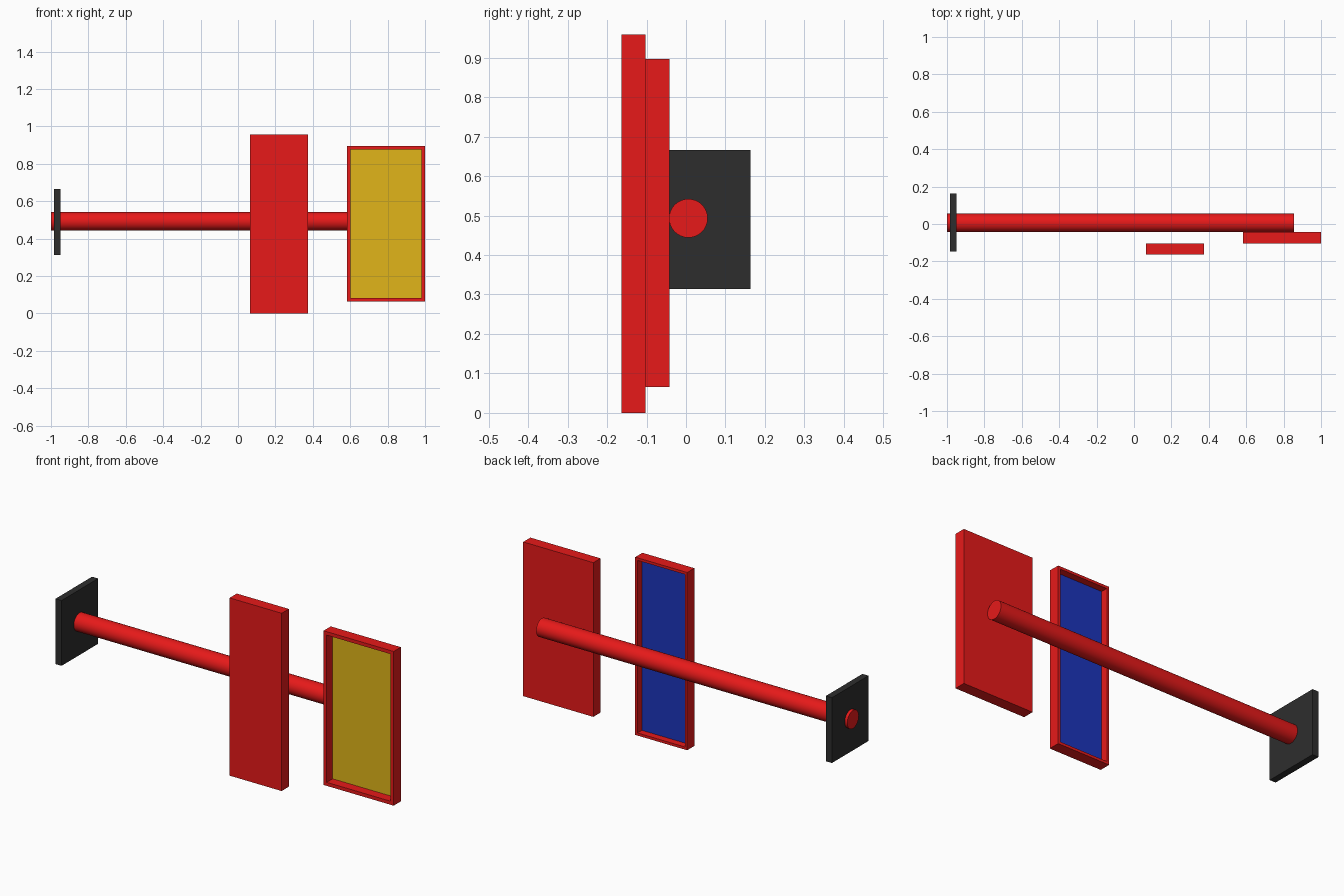
import bpy, bmesh, math
from mathutils import Vector

if "Cube" in bpy.data.objects:
    bpy.data.objects.remove(bpy.data.objects["Cube"])


def material(name, rgb):
    m = bpy.data.materials.new(name)
    m.diffuse_color = (*rgb, 1)
    m.use_nodes = True
    m.node_tree.nodes["Principled BSDF"].inputs["Base Color"].default_value = m.diffuse_color
    return m


RED = material("red", (0.8, 0.01, 0.01))
YELLOW = material("yellow", (0.75, 0.46, 0.01))
BLUE = material("blue", (0.012, 0.035, 0.5))
DARK = material("dark", (0.027, 0.027, 0.027))


def box(name, lo, hi, mats, face_dir=0, border=0.0, depth=0.0):
    """Box between two corners; face_dir (-1 front, 1 back) gets a coloured recess."""
    lo, hi = Vector(lo), Vector(hi)
    bm = bmesh.new()
    bmesh.ops.create_cube(bm, size=1)
    for v in bm.verts:
        v.co = (lo + hi) / 2 + v.co * (hi - lo)
    bm.normal_update()
    if face_dir:
        face = next(f for f in bm.faces if f.normal.y * face_dir > 0.9)
        bmesh.ops.inset_individual(bm, faces=[face], thickness=border)
        floor = bmesh.ops.extrude_discrete_faces(bm, faces=[face])["faces"][0]
        bmesh.ops.translate(bm, verts=floor.verts, vec=(0, -face_dir * depth, 0))
        floor.material_index = 1
    bmesh.ops.recalc_face_normals(bm, faces=bm.faces)
    mesh = bpy.data.meshes.new(name)
    bm.to_mesh(mesh)
    bm.free()
    for m in mats:
        mesh.materials.append(m)
    obj = bpy.data.objects.new(name, mesh)
    bpy.context.collection.objects.link(obj)
    return obj


# Wall plate and the two framed panels
box("wall_plate", (-0.985, -0.147, 0.314), (-0.949, 0.164, 0.666), [DARK])
box("back_facing_panel", (0.065, -0.164, 0), (0.375, -0.103, 0.958),
    [RED, BLUE], 1, 0.02, 0.037)
box("front_facing_panel", (0.582, -0.103, 0.065), (1.0, -0.042, 0.896),
    [RED, YELLOW], -1, 0.027, 0.05)

# Horizontal pole running through the plate
x0, x1 = -1.0, 0.855
bpy.ops.mesh.primitive_cylinder_add(vertices=32, radius=0.049, depth=x1 - x0,
                                    location=((x0 + x1) / 2, 0.006, 0.493),
                                    rotation=(0, math.pi / 2, 0))
pole = bpy.context.object
pole.name = "pole"
pole.data.materials.append(RED)
bpy.ops.object.shade_smooth_by_angle()
